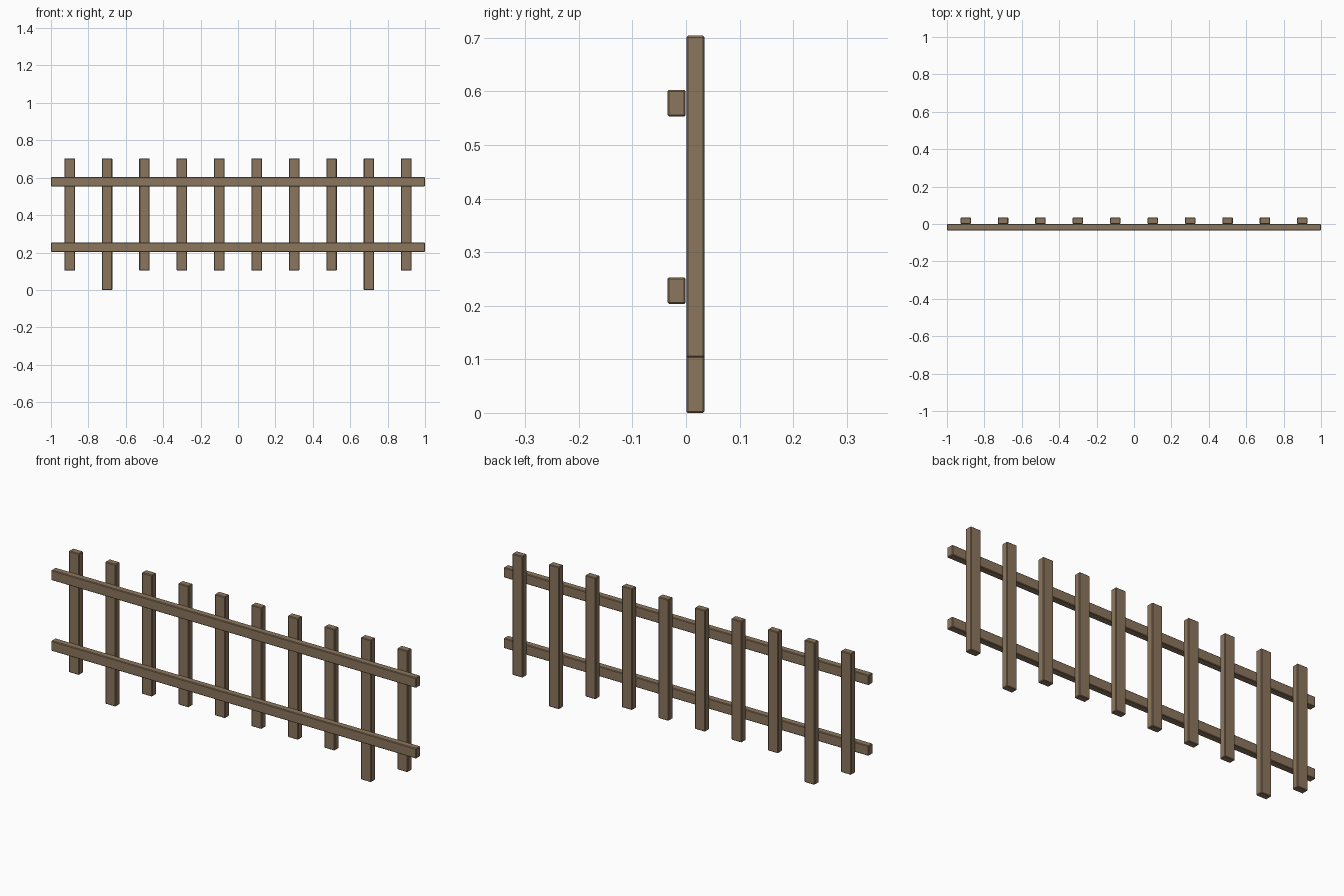
import bpy
import bmesh
from mathutils import Matrix, Vector

cube = bpy.data.objects.get("Cube")
if cube:
    bpy.data.objects.remove(cube, do_unlink=True)

# Single weathered wood colour
wood = bpy.data.materials.new("brown_wood")
wood.use_nodes = True
color = (0.26, 0.18, 0.108, 1.0)
wood.diffuse_color = color
wood.node_tree.nodes["Principled BSDF"].inputs["Base Color"].default_value = color


def plank(name, low, high, chamfer=0.003):
    """Box between two corners with narrow chamfered edges."""
    low, high = Vector(low), Vector(high)
    bm = bmesh.new()
    bmesh.ops.create_cube(bm, size=1, matrix=Matrix.Diagonal((high - low).to_4d()))
    bmesh.ops.bevel(bm, geom=bm.edges[:], offset=chamfer, segments=1,
                    affect='EDGES', profile=0.5)
    mesh = bpy.data.meshes.new(name)
    bm.to_mesh(mesh)
    bm.free()
    mesh.materials.append(wood)
    obj = bpy.data.objects.new(name, mesh)
    obj.location = (low + high) / 2
    bpy.context.collection.objects.link(obj)
    return obj


DEPTH = 0.0345
GAP = 0.0005
TOP = 0.704

# Upright pickets; the second from each end reaches the ground as a post
COUNT = 10
SPACING = 0.2
HALF_WIDTH = 0.028
for i in range(COUNT):
    x = (i - (COUNT - 1) / 2) * SPACING
    is_post = i in (1, COUNT - 2)
    bottom = 0.0 if is_post else 0.103
    plank("post" if is_post else "picket",
          (x - HALF_WIDTH, GAP, bottom), (x + HALF_WIDTH, DEPTH, TOP))

# Horizontal rails across the front
for name, z in (("lower_rail", 0.203), ("upper_rail", 0.553)):
    plank(name, (-1, -DEPTH, z), (1, -GAP, z + 0.05))
